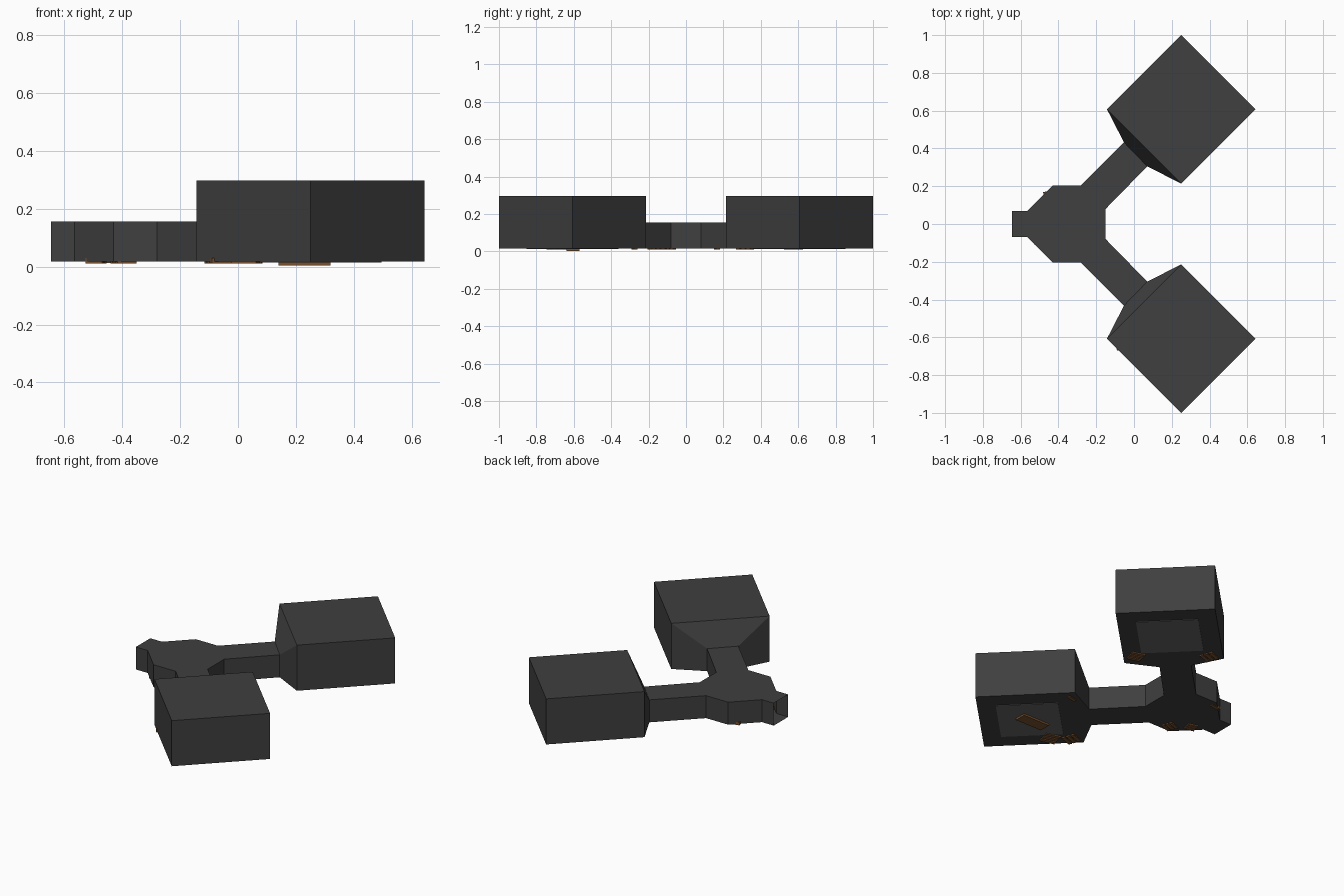
import bpy, bmesh, math
from mathutils import Vector

if "Cube" in bpy.data.objects:
    bpy.data.objects.remove(bpy.data.objects["Cube"])

FLOOR, LOW, HIGH = 0.017, 0.155, 0.297


def material(name, rgb):
    m = bpy.data.materials.new(name)
    m.diffuse_color = (*rgb, 1)
    m.use_nodes = True
    m.node_tree.nodes["Principled BSDF"].inputs["Base Color"].default_value = m.diffuse_color
    return m


STONE = material("dark_stone", (0.05, 0.05, 0.05))
SLAB = material("floor_slab", (0.13, 0.13, 0.13))
WOOD = material("wood", (0.19, 0.085, 0.03))


def finish(bm, name, mat):
    bmesh.ops.recalc_face_normals(bm, faces=bm.faces)
    me = bpy.data.meshes.new(name)
    bm.to_mesh(me)
    bm.free()
    me.materials.append(mat)
    ob = bpy.data.objects.new(name, me)
    bpy.context.collection.objects.link(ob)
    return ob


def prism(name, outline, z0, z1, mat, skip_sides=(), caps=True):
    """Vertical prism; sides listed in skip_sides stay open."""
    bm = bmesh.new()
    lo = [bm.verts.new((x, y, z0)) for x, y in outline]
    hi = [bm.verts.new((x, y, z1)) for x, y in outline]
    n = len(outline)
    bm.faces.new(lo[::-1])
    bm.faces.new(hi)
    for i in range(n):
        if i not in skip_sides:
            j = (i + 1) % n
            bm.faces.new((lo[i], lo[j], hi[j], hi[i]))
    return finish(bm, name, mat)


def diamond(cx, cy, r):
    return [(cx + r, cy), (cx, cy + r), (cx - r, cy), (cx, cy - r)]


def plank(name, x, y, length, width, angle, z0, z1):
    d = Vector((math.cos(angle), math.sin(angle))) * length / 2
    w = Vector((-math.sin(angle), math.cos(angle))) * width / 2
    c = Vector((x, y))
    prism(name, [tuple(c + p) for p in (d + w, w - d, -d - w, d - w)], z0, z1, WOOD)


# Y-shaped passage: entrance stub, hub and two diagonal corridors
half = [(-0.645, 0.07), (-0.565, 0.07), (-0.43, 0.205), (-0.28, 0.205),
        (-0.053, 0.432), (0.07, 0.305), (-0.15, 0.08)]
outline = half + [(x, -y) for x, y in reversed(half)]
# the stub end (last side) is an open entrance
prism("passage", outline, FLOOR, LOW, STONE, skip_sides=(len(outline) - 1,))

for side, s in (("back", 1), ("front", -1)):
    # square room turned 45 degrees, with an inset floor slab
    prism(side + "_room", diamond(0.25, 0.607 * s, 0.393), FLOOR, HIGH, STONE)
    prism(side + "_room_floor", diamond(0.25, 0.607 * s, 0.246), FLOOR - 0.003, FLOOR + 0.01, SLAB)

    # flared doorway between corridor and room
    bm = bmesh.new()
    rings = []
    for (a, b), top in ((((-0.053, 0.432), (0.07, 0.305)), LOW),
                        (((-0.143, 0.607), (0.25, 0.214)), HIGH)):
        rings.append([bm.verts.new((p[0], p[1] * s, z))
                      for p, z in ((a, FLOOR), (b, FLOOR), (b, top), (a, top))])
    for i in range(4):
        j = (i + 1) % 4
        bm.faces.new((rings[0][i], rings[0][j], rings[1][j], rings[1][i]))
    finish(bm, side + "_doorway", STONE)

# large board in the middle of the front room
plank("large_board", 0.23, -0.605, 0.18, 0.07, 0, 0.003, 0.03)

# small crates of slats poking out under the floor
crates = [(0.25, 0.315, 0.08), (-0.065, 0.575, 0.08), (0.03, -0.69, 0.09),
          (-0.065, -0.62, 0.08), (-0.49, -0.09, 0.06), (-0.395, -0.16, 0.07)]
for n, (x, y, size) in enumerate(crates):
    ang = math.radians(20 if n % 2 else -15)
    for k in (-1, 0, 1):
        off = k * size * 0.36
        plank(f"slat_{n}_{k + 1}", x - math.sin(ang) * off, y + math.cos(ang) * off,
              size, size * 0.27, ang, 0.010, 0.03)

# thin single strips
for n, (x, y) in enumerate([(0.22, -0.275), (-0.45, 0.165)]):
    plank(f"strip_{n}", x, y, 0.06, 0.02, 0.2, 0.012, 0.03)
